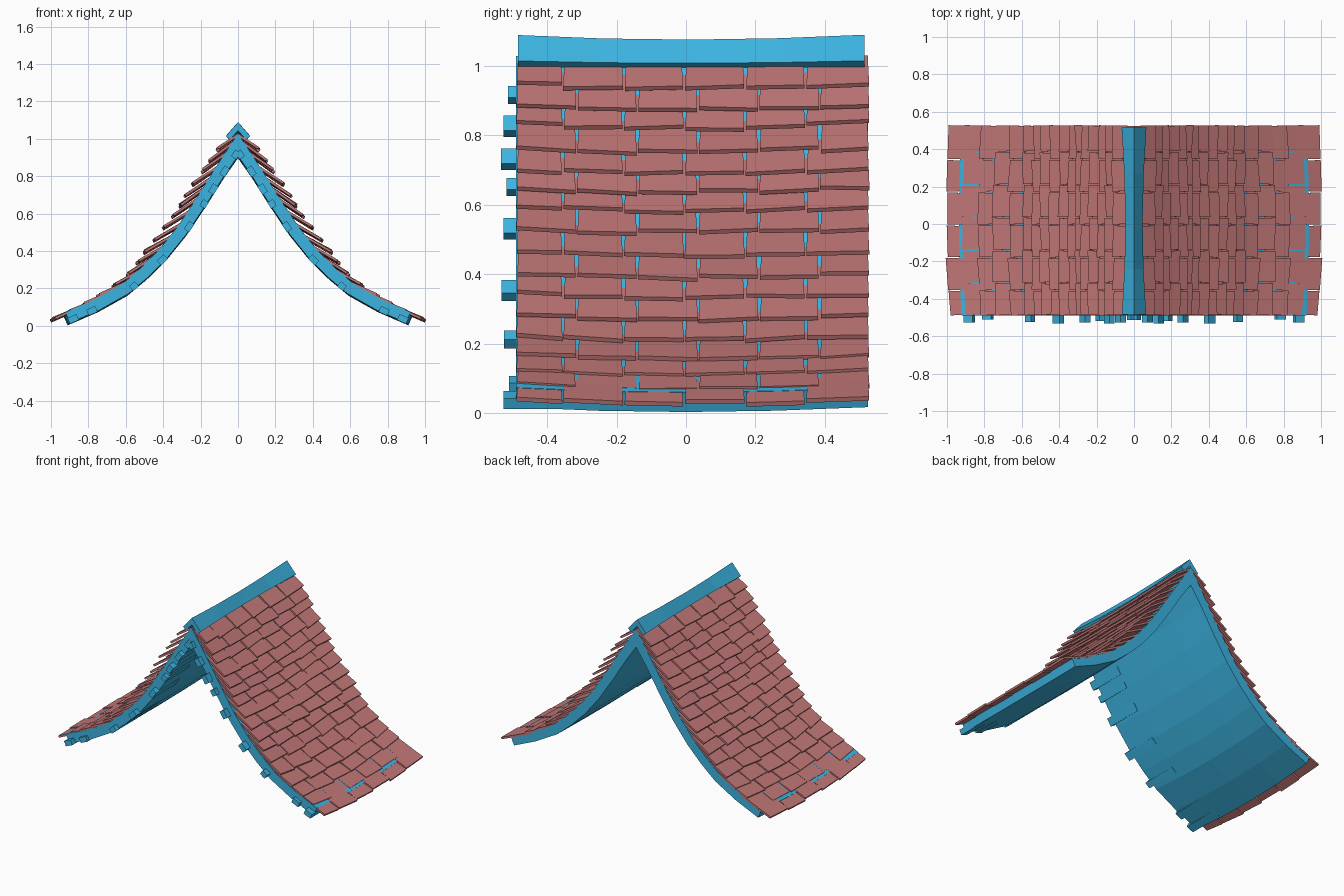
import bpy, bmesh, math, random
from mathutils import Vector

random.seed(4)
if "Cube" in bpy.data.objects:
    bpy.data.objects.remove(bpy.data.objects["Cube"])


def material(name, color):
    m = bpy.data.materials.new(name)
    m.use_nodes = True
    m.diffuse_color = (*color, 1)
    m.node_tree.nodes["Principled BSDF"].inputs["Base Color"].default_value = (*color, 1)
    return m


BLUE = material("blue paint", (0.045, 0.456, 0.752))
RED = material("dusty red shingle", (0.533, 0.184, 0.184))


def sag(y):
    return max(0, 1 - (y / 0.5) ** 2)


def bend(x, y, z):
    """Old-roof sag: the middle drops and the eaves bow outward."""
    return (x + 0.015 * sag(y) * x, y, z - 0.014 * sag(y))


def finish(name, bm, mat, mirror=True):
    bmesh.ops.recalc_face_normals(bm, faces=bm.faces)
    me = bpy.data.meshes.new(name)
    bm.to_mesh(me)
    bm.free()
    me.materials.append(mat)
    ob = bpy.data.objects.new(name, me)
    bpy.context.collection.objects.link(ob)
    if mirror:
        ob.modifiers.new("mirror", 'MIRROR')
    return ob


def loft(bm, rings):
    """Skin a list of closed rings and cap both ends."""
    vs = [[bm.verts.new(p) for p in r] for r in rings]
    n = len(vs[0])
    for a, b in zip(vs, vs[1:]):
        for i in range(n):
            j = (i + 1) % n
            bm.faces.new((a[i], a[j], b[j], b[i]))
    bm.faces.new(vs[0])
    bm.faces.new(vs[-1])


# Roof slope centre line, from ridge to eave (x, z)
line = [Vector(p) for p in ((0, .97), (.1, .82), (.2, .66), (.3, .51), (.4, .385),
                            (.5, .285), (.6, .2), (.75, .115), (.91, .045))]


def normal(i):
    d = line[min(i + 1, len(line) - 1)] - line[max(i - 1, 0)]
    return Vector((-d.y, d.x)).normalized()


HALF = 0.031
top = [p + normal(i) * HALF for i, p in enumerate(line)]
low = [p - normal(i) * HALF for i, p in enumerate(line)]
top[0], low[0] = Vector((0, 1.03)), Vector((0, .91))

# Curved roof deck
bm = bmesh.new()
loft(bm, [[bend(p.x, y, p.y) for p in top + low[::-1]]
          for y in (-.49, -.25, 0, .26, .525)])
bmesh.ops.delete(bm, geom=[f for f in bm.faces if all(v.co.x < 1e-5 for v in f.verts)],
                 context='FACES_ONLY')
finish("roof_deck", bm, BLUE)

# Dense samples of the deck's upper face, eave to ridge
path = []
for a, b in zip(top[::-1], top[-2::-1]):
    steps = max(2, int((b - a).length / 0.005))
    path += [a.lerp(b, k / steps) for k in range(steps)]
path.append(top[0])


def anchor(tip, reach):
    """Deck point lying a given distance up the slope from a shingle tip."""
    k = min(range(len(path)), key=lambda i: (path[i] - tip).length)
    while k < len(path) - 1 and (path[k] - tip).length < reach:
        k += 1
    return path[k]


# Overlapping shingles, each row given by its lower edge (x, z)
rows = [(.985, .047), (.9, .088), (.82, .13), (.74, .175), (.66, .23), (.585, .29),
        (.535, .35), (.495, .41), (.445, .475), (.395, .54), (.345, .6), (.31, .655),
        (.28, .71), (.24, .77), (.19, .84), (.15, .895), (.11, .955)]
bm = bmesh.new()
for r, tip in enumerate(rows):
    tip = Vector(tip)
    head = anchor(tip, 0.15)
    down = (tip - head).normalized()
    up = Vector((-down.y, down.x))
    shift = 0.02 if r % 2 else -0.02
    joints = [-.49] + [-.335 + .175 * k + shift for k in range(5)] + [.53]
    for y0, y1 in zip(joints, joints[1:]):
        gap = random.uniform(.001, .004)
        slant = [random.uniform(-.006, .01) for _ in range(2)]
        lift = random.uniform(-.004, .004)
        rings = []
        for y, s, inset in ((y0 + gap, slant[0], .004), (y1 - gap, slant[1], -.004)):
            end = tip + down * s + up * lift
            ring = [(head, y + inset), (end, y),
                    (end - up * .013, y), (head - up * .013, y + inset)]
            rings.append([bend(p.x, yy, p.y) for p, yy in ring])
        loft(bm, rings)
finish("shingles", bm, RED)

# Ridge cap: an upturned V, narrower in the middle
bm = bmesh.new()
rings = []
for y in (-.485, -.24, .015, .27, .515):
    s = sag(y)
    w, drop = .066 - .02 * s, .014 * s
    outline = ((0, 1.09 - drop), (w, 1.015 - drop / 2), (w - .022, .995), (0, 1.045 - drop),
               (.022 - w, .995), (-w, 1.015 - drop / 2))
    rings.append([(x, y, z) for x, z in outline])
loft(bm, rings)
finish("ridge_cap", bm, BLUE, mirror=False)

# Batten ends poking out of the front gable
bm = bmesh.new()
spots = (.03, .09, .15, .2, .28, .42, .57, .79, .89)
for k, x in enumerate(spots):
    i = max(j for j in range(len(line) - 1) if line[j].x <= x)
    a, b = line[i], line[i + 1]
    d = (b - a).normalized()
    n = Vector((-d.y, d.x))
    c = a + (b - a) * ((x - a.x) / (b.x - a.x)) - n * .022
    w = .026 if k % 3 else .02
    corners = [c + d * u * w + n * v * .017 for u, v in ((-1, -1), (1, -1), (1, 1), (-1, 1))]
    front = -.51 - .025 * random.random()
    loft(bm, [[(p.x, y, p.y + .003) for p in corners] for y in (front, -.28)])
finish("battens", bm, BLUE)
